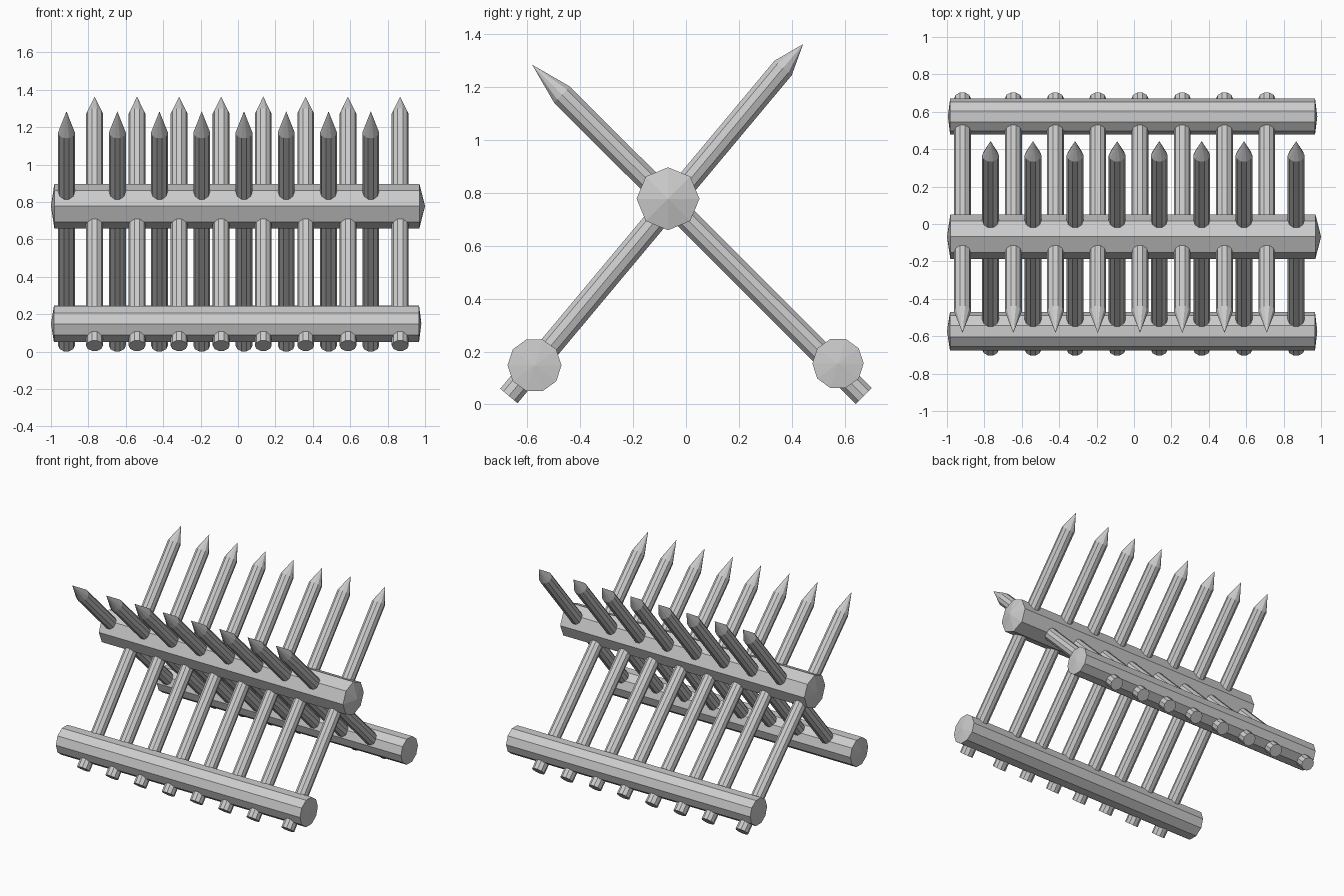
import bpy, bmesh, math
from mathutils import Vector

if "Cube" in bpy.data.objects:
    bpy.data.objects.remove(bpy.data.objects["Cube"])


def log(name, start, end, radius, sides, u, start_tip, end_tip):
    """Flat-faced pole from start to end; each end is a fan whose apex sticks out by its tip length."""
    start, end, u = Vector(start), Vector(end), Vector(u)
    axis = (end - start).normalized()
    v = axis.cross(u)
    bm = bmesh.new()

    def ring(centre):
        pts = []
        for i in range(sides):
            a = 2 * math.pi * i / sides
            pts.append(bm.verts.new(centre + radius * (math.cos(a) * u + math.sin(a) * v)))
        return pts

    r0, r1 = ring(start + axis * start_tip), ring(end - axis * end_tip)
    p0, p1 = bm.verts.new(start), bm.verts.new(end)
    for i in range(sides):
        j = (i + 1) % sides
        bm.faces.new((r0[i], r0[j], r1[j], r1[i]))
        bm.faces.new((p0, r0[j], r0[i]))
        bm.faces.new((p1, r1[i], r1[j]))
    bmesh.ops.recalc_face_normals(bm, faces=bm.faces)
    mesh = bpy.data.meshes.new(name)
    bm.to_mesh(mesh)
    bm.free()
    obj = bpy.data.objects.new(name, mesh)
    bpy.context.collection.objects.link(obj)
    return obj


# Horizontal logs: name, y, z, radius, sides, left x, right x, left tip, right tip
for name, y, z, r, n, x0, x1, t0, t1 in (
    ("centre_log", -0.068, 0.778, 0.119, 8, -1.0, 1.0, 0.018, 0.03),
    ("front_foot_log", -0.573, 0.148, 0.102, 10, -1.0, 0.98, 0.016, 0.012),
    ("back_foot_log", 0.575, 0.155, 0.097, 10, -0.995, 0.98, 0.012, 0.012),
):
    log(name, (x0, y, z), (x1, y, z), r, n, (0, 1, 0), t0, t1)

# Sharpened stakes leaning backward
for i, x in enumerate((-0.767, -0.54, -0.315, -0.09, 0.135, 0.362, 0.588, 0.867)):
    log(f"back_leaning_stake_{i + 1}", (x, -0.67, 0.032), (x, 0.443, 1.363),
        0.045, 10, (1, 0, 0), 0.0, 0.118)

# Sharpened stakes leaning forward
for i, x in enumerate((-0.917, -0.645, -0.42, -0.194, 0.032, 0.258, 0.484, 0.71)):
    log(f"front_leaning_stake_{i + 1}", (x, 0.672, 0.032), (x, -0.582, 1.285),
        0.045, 10, (1, 0, 0), 0.0, 0.16)
